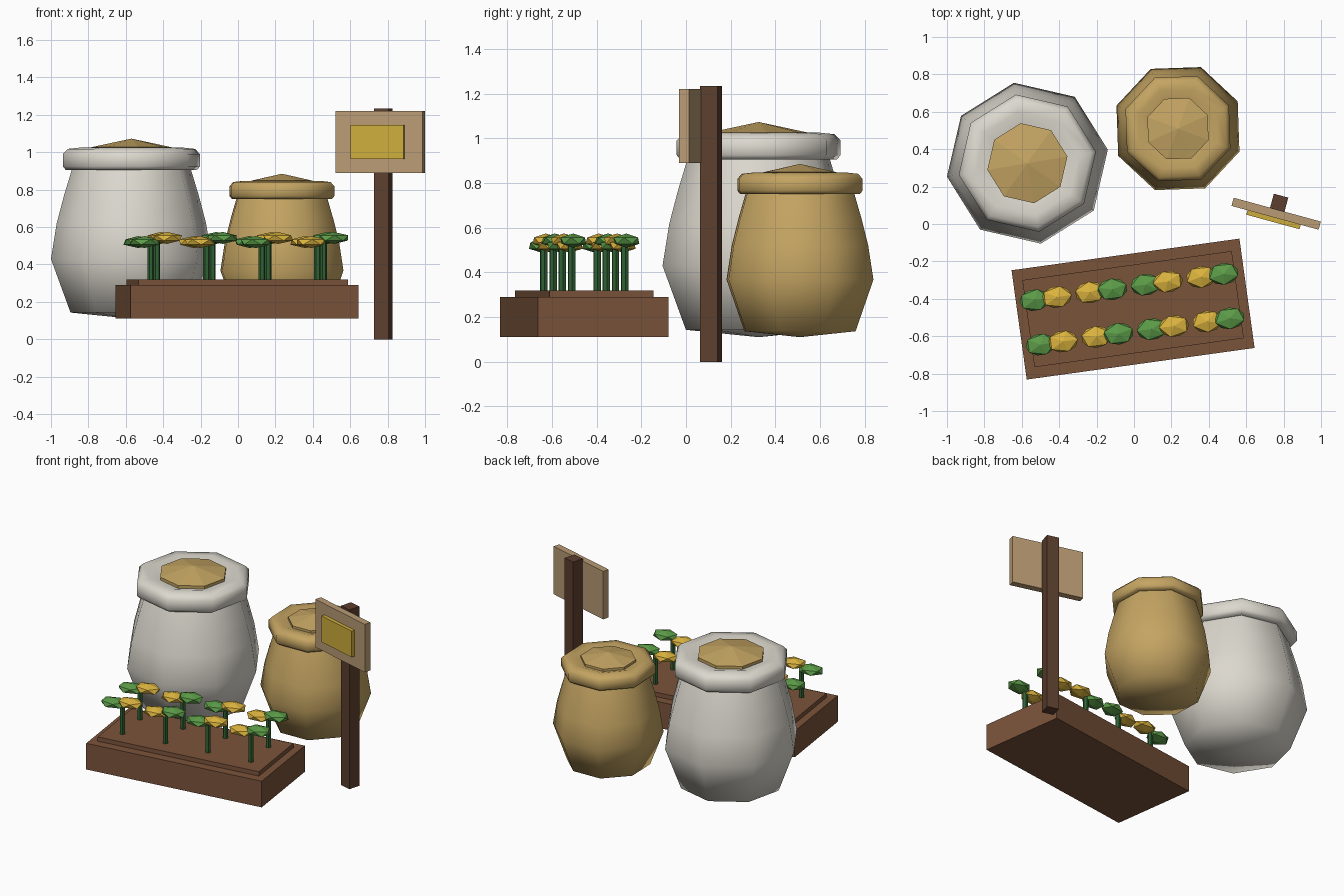
import bpy
import bmesh
from math import cos, sin, pi, radians
from mathutils import Matrix, Vector

if "Cube" in bpy.data.objects:
    bpy.data.objects.remove(bpy.data.objects["Cube"])


def material(name, rgb):
    linear = [((c / 255 + 0.055) / 1.055) ** 2.4 for c in rgb] + [1.0]
    mat = bpy.data.materials.new(name)
    mat.use_nodes = True
    mat.diffuse_color = linear
    mat.node_tree.nodes["Principled BSDF"].inputs["Base Color"].default_value = linear
    return mat


WHITE = material("off white cloth", (220, 216, 206))
SAND = material("sand", (196, 164, 98))
SOIL_WOOD = material("brown wood", (122, 83, 58))
DARK_WOOD = material("dark wood", (92, 63, 46))
PALE_WOOD = material("pale wood", (186, 155, 116))
GOLD = material("gold plate", (206, 174, 60))
STEM = material("stem green", (48, 98, 52))
LEAF = material("leaf green", (92, 156, 72))
BLOOM = material("bloom yellow", (220, 180, 62))


def finish(name, bm, mat, matrix, smooth=False):
    bmesh.ops.recalc_face_normals(bm, faces=bm.faces)
    mesh = bpy.data.meshes.new(name)
    bm.to_mesh(mesh)
    bm.free()
    mesh.materials.append(mat)
    obj = bpy.data.objects.new(name, mesh)
    obj.matrix_world = matrix
    bpy.context.collection.objects.link(obj)
    if smooth:
        bpy.ops.object.select_all(action="DESELECT")
        obj.select_set(True)
        bpy.context.view_layer.objects.active = obj
        bpy.ops.object.shade_smooth_by_angle(angle=radians(75))
    return obj


def box(name, size, place, mat, frame):
    bm = bmesh.new()
    bmesh.ops.create_cube(bm, size=1)
    bmesh.ops.scale(bm, vec=size, verts=bm.verts)
    return finish(name, bm, mat, frame @ Matrix.Translation(place))


def lathe(name, profile, mat, frame, smooth, sides=8):
    """Revolve (radius, height) points; zero radius makes a single tip."""
    bm = bmesh.new()
    rings = []
    for r, z in profile:
        if r == 0:
            rings.append([bm.verts.new((0, 0, z))] * sides)
        else:
            rings.append([bm.verts.new((r * cos(2 * pi * i / sides), r * sin(2 * pi * i / sides), z))
                          for i in range(sides)])
    for low, high in zip(rings, rings[1:]):
        for i in range(sides):
            j = (i + 1) % sides
            corners = list(dict.fromkeys((low[i], low[j], high[j], high[i])))
            bm.faces.new(corners)
    return finish(name, bm, mat, frame, smooth)


def frame_at(x, y, z, degrees):
    return Matrix.Translation((x, y, z)) @ Matrix.Rotation(radians(degrees), 4, "Z")


# Sacks: body, rolled rim and heaped grain
BODY = [(0, 0), (0.33, 0.033), (0.436, 0.32), (0.405, 0.51), (0.365, 0.66), (0.322, 0.8), (0.3, 0.85), (0, 0.85)]
RIM = [(0.3, 0.8), (0.355, 0.795), (0.372, 0.815), (0.372, 0.88), (0.345, 0.908), (0.28, 0.915), (0.21, 0.895), (0, 0.89)]
GRAIN = [(0, 0.89), (0.217, 0.89), (0.217, 0.917), (0, 0.963)]

for label, x, y, turn, scale, cloth in (("large", -0.57, 0.325, 9.5, 1, WHITE),
                                        ("small", 0.235, 0.51, 24.5, 0.805, SAND)):
    frame = frame_at(x, y, 0.11, turn) @ Matrix.Scale(scale, 4)
    lathe(label + "_sack_body", BODY, cloth, frame, True)
    lathe(label + "_sack_rim", RIM, cloth, frame, True)
    lathe(label + "_sack_grain", GRAIN, SAND, frame, False)

# Planter with a raised bed
planter = frame_at(-0.005, -0.455, 0, 7.9)
box("planter_box", (1.23, 0.59, 0.18), (0, 0, 0.2), SOIL_WOOD, planter)
box("planter_bed", (1.13, 0.47, 0.05), (0, 0, 0.295), SOIL_WOOD, planter)


def blob(name, place, mat, turn):
    bm = bmesh.new()
    bmesh.ops.create_icosphere(bm, subdivisions=1, radius=1)
    bmesh.ops.rotate(bm, cent=(0, 0, 0), matrix=Matrix.Rotation(turn, 3, "Z"), verts=bm.verts)
    bmesh.ops.scale(bm, vec=(0.09, 0.065, 0.032), verts=bm.verts)
    finish(name, bm, mat, planter @ Matrix.Translation(place))


# Two rows of plants, leaf and bloom swapping sides
for row, v in (("front", -0.12), ("back", 0.12)):
    for i in range(4):
        u = -0.45 + 0.3 * i
        tag = f"{row}_plant_{i + 1}"
        lathe(tag + "_stem", [(0, 0.3), (0.018, 0.3), (0.018, 0.53), (0, 0.53)], STEM,
              planter @ Matrix.Translation((u, v, 0)), False, sides=6)
        left, right = (LEAF, BLOOM) if i % 2 == 0 else (BLOOM, LEAF)
        for side, shift, z, mat in (("a", -0.066, 0.52, left), ("b", 0.055, 0.542, right)):
            part = "_leaf_" if mat is LEAF else "_bloom_"
            blob(tag + part + side, Vector((u + shift, v, z)), mat, 0.3 * i)

# Sign on a post
sign = frame_at(0.76, 0.055, 0, -15.3)
box("sign_board", (0.483, 0.045, 0.33), (0, 0, 1.055), PALE_WOOD, sign)
box("sign_plate", (0.295, 0.03, 0.18), (-0.005, -0.032, 1.055), GOLD, sign)
box("sign_post", (0.08, 0.08, 1.235), (0, 0.06, 0.6175), DARK_WOOD, sign)
